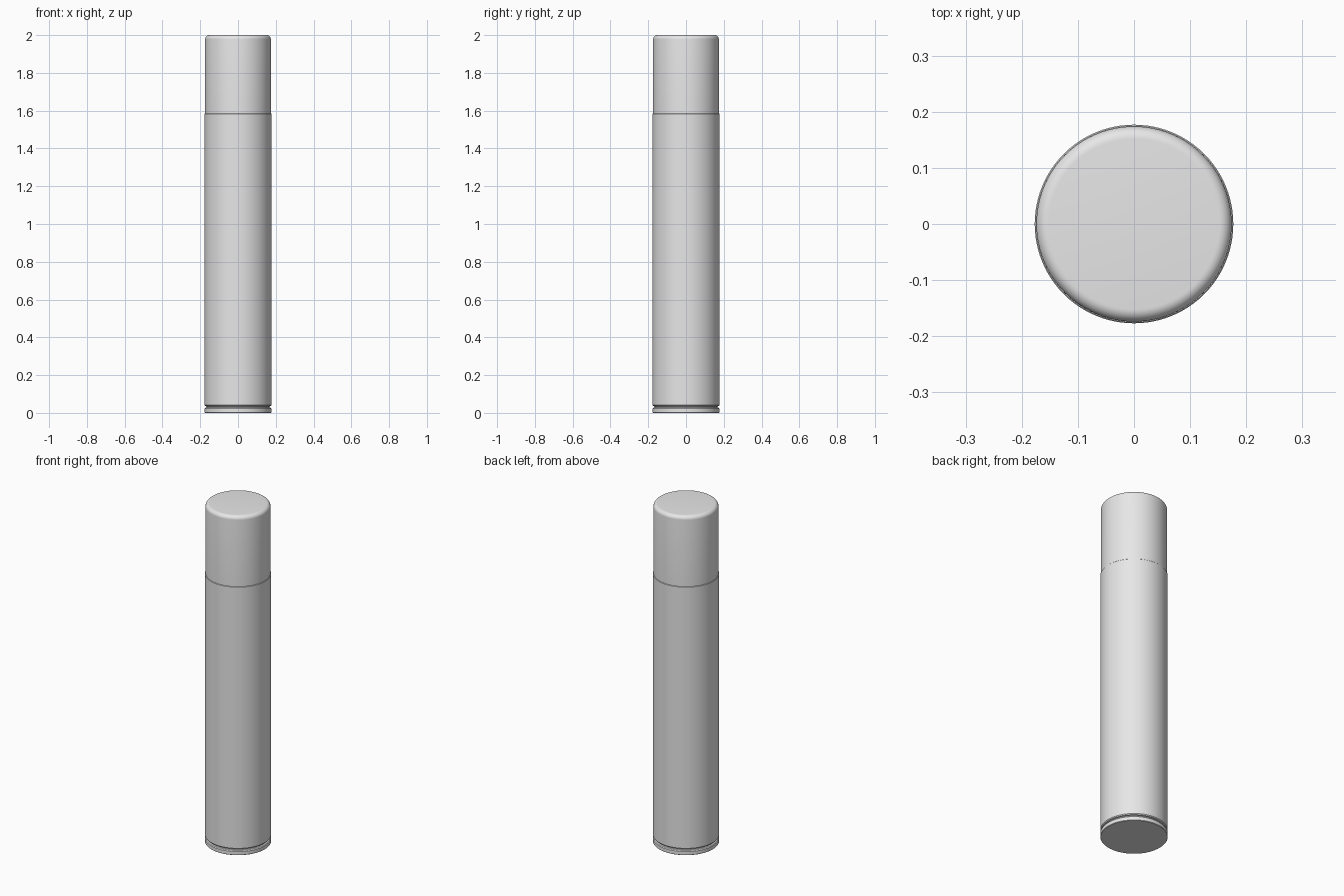
import bpy, bmesh, math

cube = bpy.data.objects.get("Cube")
if cube:
    bpy.data.objects.remove(cube, do_unlink=True)

grey = bpy.data.materials.new("light grey")
grey.use_nodes = True
colour = (0.8, 0.8, 0.8, 1)
grey.diffuse_color = colour
grey.node_tree.nodes["Principled BSDF"].inputs["Base Color"].default_value = colour


def lathe(name, profile, steps=96):
    """Spin a closed (radius, height) profile about z."""
    bm = bmesh.new()
    verts = [bm.verts.new((r, 0, z)) for r, z in profile]
    edges = [bm.edges.new(pair) for pair in zip(verts, verts[1:])]
    bmesh.ops.spin(bm, geom=verts + edges, cent=(0, 0, 0), axis=(0, 0, 1),
                   angle=math.tau, steps=steps, use_duplicate=False)
    bmesh.ops.remove_doubles(bm, verts=bm.verts, dist=1e-5)
    bmesh.ops.recalc_face_normals(bm, faces=bm.faces)
    mesh = bpy.data.meshes.new(name)
    bm.to_mesh(mesh)
    bm.free()
    mesh.materials.append(grey)
    obj = bpy.data.objects.new(name, mesh)
    bpy.context.collection.objects.link(obj)
    bpy.ops.object.select_all(action="DESELECT")
    obj.select_set(True)
    bpy.context.view_layer.objects.active = obj
    bpy.ops.object.shade_smooth_by_angle(angle=math.radians(35))
    return obj


def rounded(radius, height, bevel, steps=8):
    """Quarter-round shoulder ending at the given height."""
    angles = [math.pi / 2 * i / steps for i in range(steps + 1)]
    return [(radius - bevel + bevel * math.cos(a),
             height - bevel + bevel * math.sin(a)) for a in angles]


R = 0.177        # tube radius
CAP_R = 0.174    # cap radius
SEAM = 1.585     # where cap meets tube

# Tube with a crimped groove and a flat base rim
lathe("tube_body", [(0, 0), (R - 0.002, 0), (R, 0.002), (R, 0.022),
                    (R - 0.004, 0.027), (R - 0.011, 0.029), (R - 0.011, 0.034),
                    (R - 0.004, 0.036), (R, 0.041),
                    (R, SEAM - 0.002), (R - 0.002, SEAM), (0, SEAM)])

# Cap with a softly rounded top edge
lathe("cap", [(0, SEAM), (CAP_R, SEAM)] + rounded(CAP_R, 2, 0.022) + [(0, 2)])
